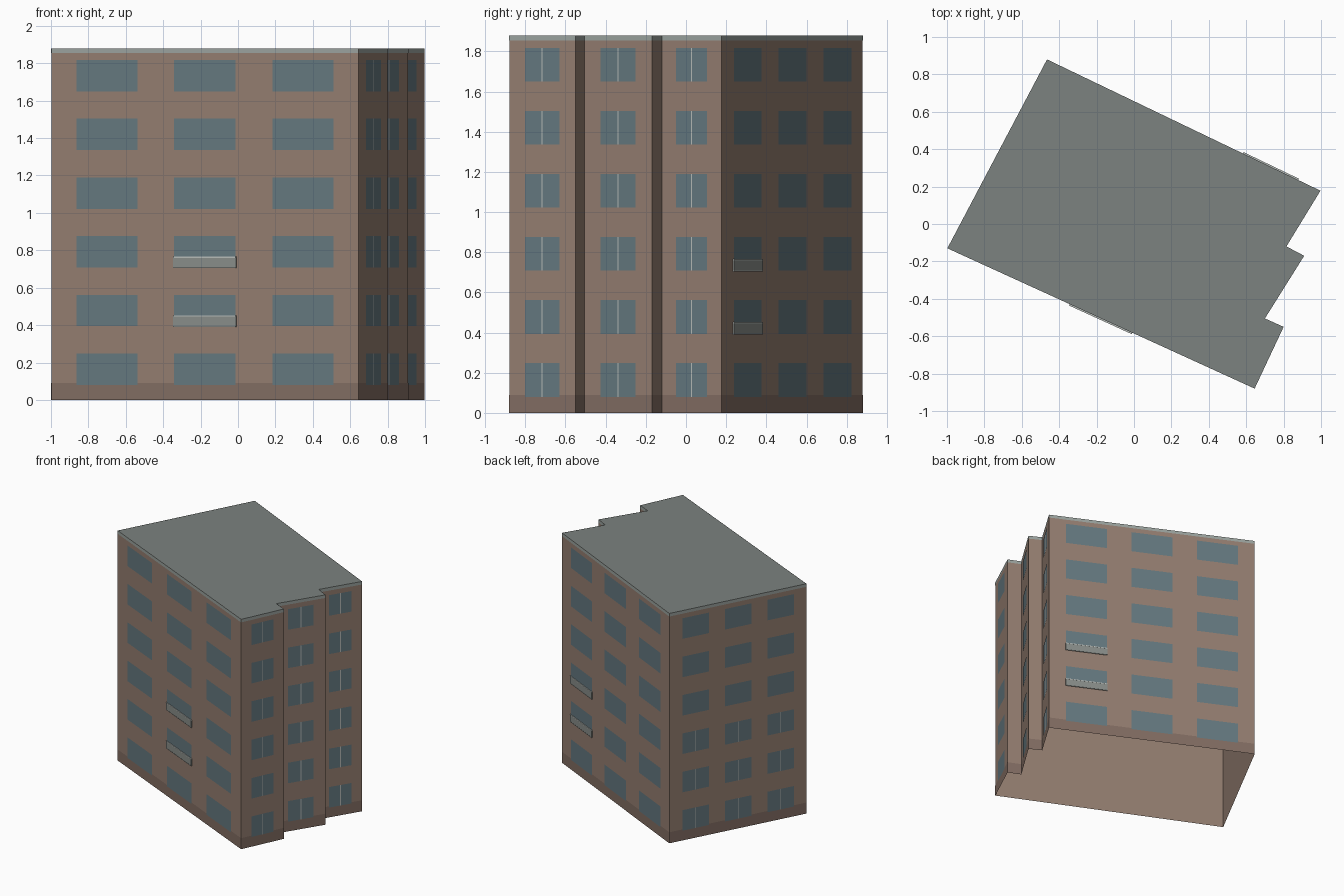
import bpy
from mathutils import Vector

if "Cube" in bpy.data.objects:
    bpy.data.objects.remove(bpy.data.objects["Cube"])

HEIGHT = 1.88
PITCH = 0.314
FLOORS = 6
# Footprint, counter-clockwise from the left corner
PLAN = [Vector(p) for p in [(-0.998, -0.13), (0.645, -0.88), (0.80, -0.55), (0.70, -0.505),
                            (0.91, -0.17), (0.815, -0.12), (0.997, 0.178), (-0.465, 0.88)]]


def material(name, rgb):
    m = bpy.data.materials.new(name)
    m.diffuse_color = (*rgb, 1)
    m.use_nodes = True
    m.node_tree.nodes["Principled BSDF"].inputs["Base Color"].default_value = m.diffuse_color
    return m


BRICK = material("brick", (0.30, 0.21, 0.165))
PLINTH = material("plinth", (0.225, 0.155, 0.125))
ROOF = material("roof", (0.20, 0.225, 0.215))
CAP = material("cap", (0.33, 0.37, 0.35))
GLASS = material("glass", (0.13, 0.19, 0.215))
PANEL = material("panel", (0.25, 0.27, 0.255))
FRAME = material("frame", (0.48, 0.51, 0.49))


class Part:
    """Collects faces for one mesh object."""

    def __init__(self, name, mat):
        self.name, self.mat, self.verts, self.faces = name, mat, [], []

    def face(self, pts):
        n = len(self.verts)
        self.verts += pts
        self.faces.append(range(n, n + len(pts)))

    # Rectangle on one wall: t0..t1 along it, z0..z1 up it, pushed outward
    def panel(self, wall, t0, t1, z0, z1, out):
        a, b = PLAN[wall], PLAN[(wall + 1) % len(PLAN)]
        d = b - a
        n = Vector((d.y, -d.x)).normalized() * out
        p, q = a + d * t0 + n, a + d * t1 + n
        self.face([(p.x, p.y, z0), (q.x, q.y, z0), (q.x, q.y, z1), (p.x, p.y, z1)])

    # Shallow box standing out from one wall
    def box(self, wall, t0, t1, z0, z1, out):
        self.panel(wall, t0, t1, z0, z1, out)
        front = self.verts[-4:]
        self.panel(wall, t0, t1, z0, z1, 0)
        back = self.verts[-4:]
        self.faces.pop()
        for i in range(4):
            j = (i + 1) % 4
            self.face([front[j], front[i], back[i], back[j]])

    def build(self):
        me = bpy.data.meshes.new(self.name)
        me.from_pydata(self.verts, [], [list(f) for f in self.faces])
        me.materials.append(self.mat)
        bpy.context.collection.objects.link(bpy.data.objects.new(self.name, me))


walls, plinth, cap = Part("walls", BRICK), Part("plinth", PLINTH), Part("cap_band", CAP)
roof, windows = Part("roof", ROOF), Part("windows", GLASS)
mullions = Part("mullions", FRAME)
balconies, rails = Part("balconies", PANEL), Part("balcony_rails", FRAME)

# Shell, open underneath, with plinth and cap bands laid on it
for w in range(len(PLAN)):
    walls.panel(w, 0, 1, 0, HEIGHT, 0)
    plinth.panel(w, 0, 1, 0, 0.09, 0.001)
    cap.panel(w, 0, 1, 1.855, HEIGHT, 0.001)
roof.face([(p.x, p.y, HEIGHT) for p in PLAN])

# Window columns per wall, and number of floors with a centre mullion
THREE = [(0.083, 0.281), (0.40, 0.60), (0.72, 0.918)]
ONE = [(0.24, 0.76)]
LAYOUT = {0: (THREE, 0), 1: (ONE, 6), 3: (ONE, 6), 5: (ONE, 6), 6: (THREE, 0),
          7: ([(0.095, 0.29), (0.405, 0.60), (0.715, 0.91)], 3)}
for w, (columns, split) in LAYOUT.items():
    length = (PLAN[(w + 1) % len(PLAN)] - PLAN[w]).length
    for f in range(FLOORS):
        z = 0.08 + f * PITCH
        for t0, t1 in columns:
            windows.panel(w, t0, t1, z, z + 0.168, 0.002)
            if f < split:
                c, h = (t0 + t1) / 2, 0.003 / length
                mullions.panel(w, c - h, c + h, z, z + 0.168, 0.003)

# Shallow balconies on two floors, front middle and back end columns
for w, (t0, t1) in ((0, (0.398, 0.602)), (6, (0.081, 0.283))):
    for f in (1, 2):
        z = 0.08 + f * PITCH
        balconies.box(w, t0, t1, z, z + 0.052, 0.007)
        rails.box(w, t0, t1, z + 0.052, z + 0.058, 0.008)
        rails.box(w, t0, t1, z - 0.003, z, 0.008)

for part in (walls, plinth, cap, roof, windows, mullions, balconies, rails):
    part.build()
